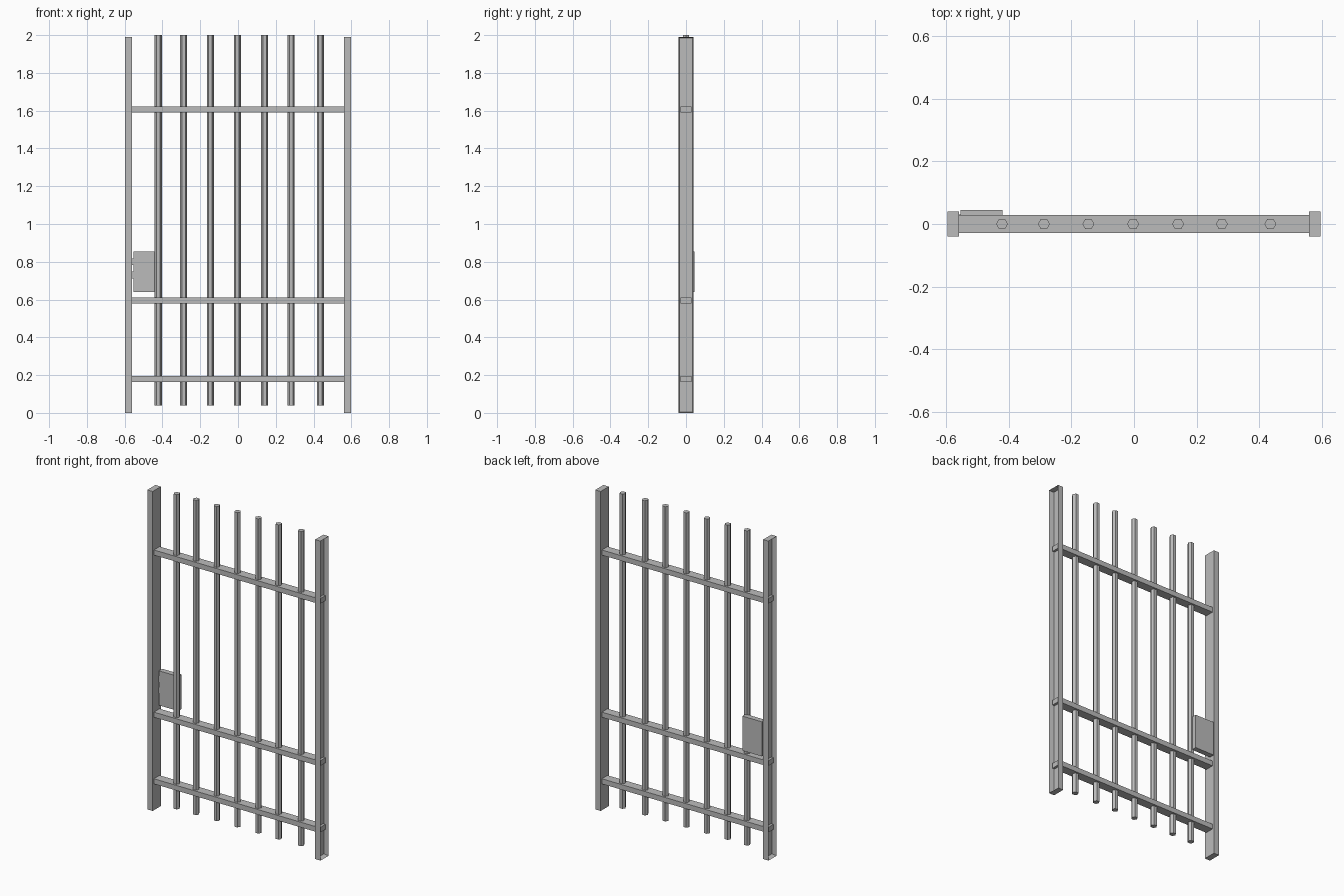
import bpy
import bmesh
from math import radians
from mathutils import Matrix, Vector

cube = bpy.data.objects.get("Cube")
if cube:
    bpy.data.objects.remove(cube, do_unlink=True)

# One plain steel colour for the whole gate
steel = bpy.data.materials.new("grey_steel")
steel.use_nodes = True
COLOUR = (0.5, 0.5, 0.5, 1)
steel.diffuse_color = COLOUR
steel.node_tree.nodes["Principled BSDF"].inputs["Base Color"].default_value = COLOUR


def finish(name, bm):
    mesh = bpy.data.meshes.new(name)
    bm.normal_update()
    bm.to_mesh(mesh)
    bm.free()
    mesh.materials.append(steel)
    obj = bpy.data.objects.new(name, mesh)
    bpy.context.collection.objects.link(obj)
    return obj


def box_mesh(low, high):
    low, high = Vector(low), Vector(high)
    bm = bmesh.new()
    bmesh.ops.create_cube(bm, size=1)
    bmesh.ops.scale(bm, vec=high - low, verts=bm.verts)
    bmesh.ops.translate(bm, vec=(low + high) / 2, verts=bm.verts)
    bm.normal_update()
    return bm


def box(name, low, high):
    return finish(name, box_mesh(low, high))


# Side posts: channels with the open side facing outwards
for side, name in ((1, "left_post"), (-1, "right_post")):
    inner, outer = 0.56 * side, 0.597 * side
    bm = box_mesh((min(inner, outer), -0.04, 0), (max(inner, outer), 0.04, 1.99))
    outside = [f for f in bm.faces if f.normal.x * side > 0.9]
    bmesh.ops.inset_region(bm, faces=outside, thickness=0.008)
    for vert in outside[0].verts:
        vert.co.x -= 0.03 * side
    finish(name, bm)

# Cross rails, their ends poking through into the channels
for name, z in (("lower_rail", 0.18), ("middle_rail", 0.595), ("upper_rail", 1.605)):
    box(name, (-0.582, -0.028, z - 0.016), (0.582, 0.028, z + 0.016))

# Six-sided upright bars
for i, x in enumerate((-0.422, -0.288, -0.146, -0.003, 0.141, 0.281, 0.436)):
    bm = bmesh.new()
    bmesh.ops.create_cone(bm, cap_ends=True, segments=6, radius1=0.019,
                          radius2=0.019, depth=1.96,
                          matrix=Matrix.Translation((x, 0, 1.02))
                          @ Matrix.Rotation(radians(30), 4, "Z"))
    # Points of the hexagon lie along x
    if max(v.co.x for v in bm.verts) - x < 0.018:
        bmesh.ops.rotate(bm, verts=bm.verts, cent=(x, 0, 0),
                         matrix=Matrix.Rotation(radians(30), 3, "Z"))
    finish(f"upright_bar_{i + 1}", bm)

# Lock case at the back, with two bolts reaching into the post
box("lock_case", (-0.554, 0.012, 0.64), (-0.42, 0.045, 0.855))
for name, z in (("lower_lock_bolt", 0.73), ("upper_lock_bolt", 0.8)):
    box(name, (-0.58, 0.018, z - 0.018), (-0.55, 0.03, z + 0.018))
